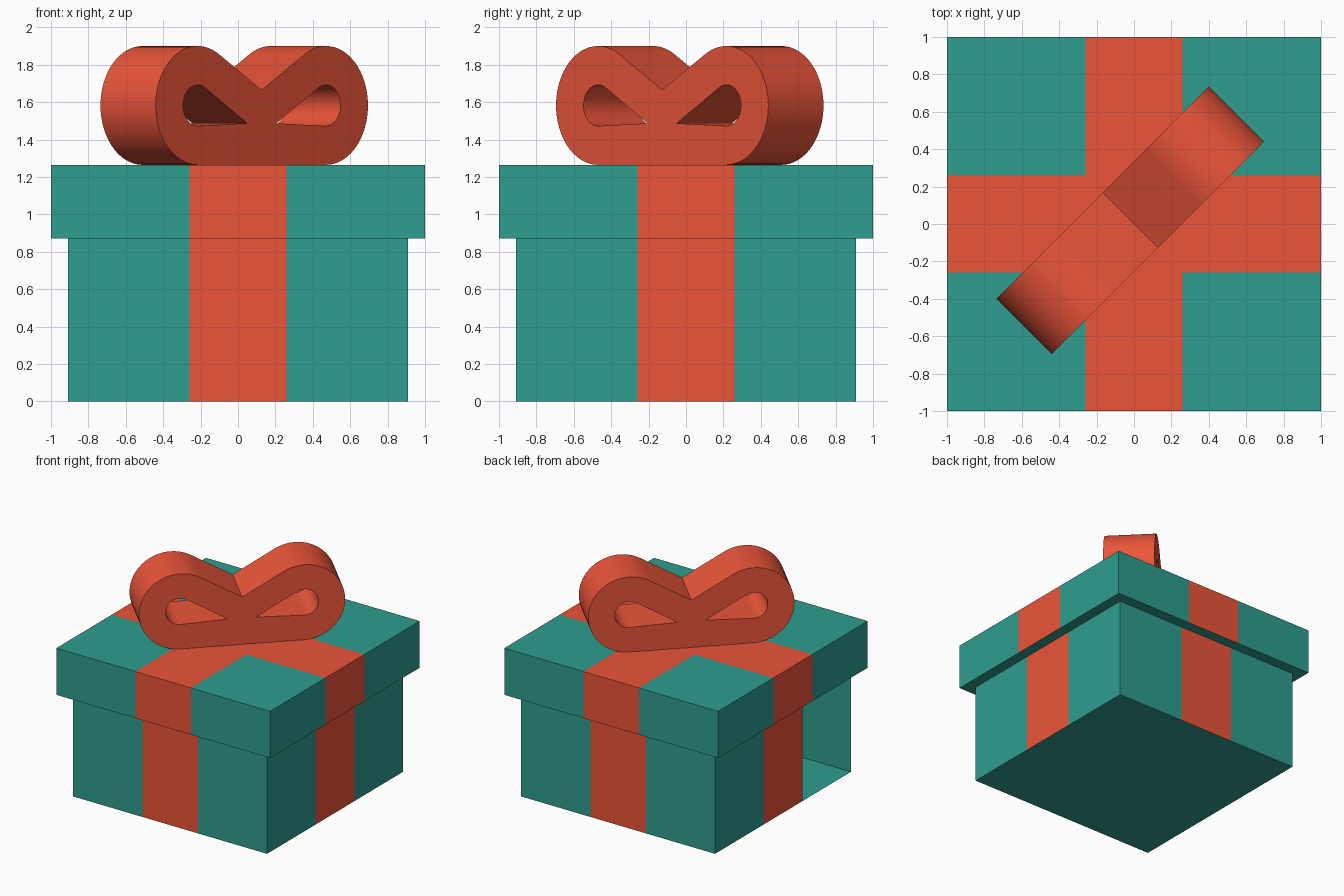
import bpy, bmesh
from math import sin, cos, atan2, acos, hypot, pi, sqrt
from mathutils import Matrix, Vector

if "Cube" in bpy.data.objects:
    bpy.data.objects.remove(bpy.data.objects["Cube"])


def material(name, color):
    m = bpy.data.materials.new(name)
    m.diffuse_color = color
    m.use_nodes = True
    m.node_tree.nodes["Principled BSDF"].inputs["Base Color"].default_value = m.diffuse_color
    return m


TEAL = material("teal_paper", (0.028, 0.337, 0.275, 1))
RED = material("red_ribbon", (0.83, 0.091, 0.041, 1))

BOX, LID, BAND = 0.908, 1.0, 0.26      # half widths
RIM, TOP = 0.87, 1.265                 # heights


def add_face(bm, points, mat=0):
    bm.faces.new([bm.verts.new(p) for p in points]).material_index = mat


def add_walls(bm, half, z0, z1, skip=()):
    """Four walls, each split in three with the ribbon band in the middle."""
    cuts = [-half, -BAND, BAND, half]
    for side in range(4):              # front, right, back, left
        rot = Matrix.Rotation(side * pi / 2, 3, 'Z')
        for i in range(3):
            if (side, i) in skip:
                continue
            a, b = cuts[i], cuts[i + 1]
            pts = [(a, -half, z0), (b, -half, z0), (b, -half, z1), (a, -half, z1)]
            add_face(bm, [rot @ Vector(p) for p in pts], int(i == 1))


def finish(bm, name):
    bmesh.ops.remove_doubles(bm, verts=bm.verts, dist=1e-5)
    me = bpy.data.meshes.new(name)
    bm.to_mesh(me)
    bm.free()
    me.materials.append(TEAL)
    me.materials.append(RED)
    ob = bpy.data.objects.new(name, me)
    bpy.context.collection.objects.link(ob)
    return ob


# Box body: thin walls and floor, one left panel open
bm = bmesh.new()
add_walls(bm, BOX, 0, RIM, skip={(3, 2)})
add_face(bm, [(-BOX, -BOX, 0), (-BOX, BOX, 0), (BOX, BOX, 0), (BOX, -BOX, 0)])
finish(bm, "box_body")

# Lid: walls, top with ribbon cross, underside rim
bm = bmesh.new()
add_walls(bm, LID, RIM, TOP)
cuts = [-LID, -BAND, BAND, LID]
for i in range(3):
    for j in range(3):
        x0, x1, y0, y1 = cuts[i], cuts[i + 1], cuts[j], cuts[j + 1]
        add_face(bm, [(x0, y0, TOP), (x1, y0, TOP), (x1, y1, TOP), (x0, y1, TOP)],
                 int(i == 1 or j == 1))
for side in range(4):
    rot = Matrix.Rotation(side * pi / 2, 3, 'Z')
    pts = [(-LID, -LID, RIM), (-BOX, -BOX, RIM), (BOX, -BOX, RIM), (LID, -LID, RIM)]
    add_face(bm, [rot @ Vector(p) for p in pts])
finish(bm, "lid")

# Bow: two-lobed profile with teardrop holes, extruded diagonally
CX, CZ, R_OUT, R_IN = 0.485, 1.5825, 0.3175, 0.11


def arc(r, a0, a1, n):
    return [(CX + r * cos(a0 + (a1 - a0) * k / n), CZ + r * sin(a0 + (a1 - a0) * k / n))
            for k in range(n + 1)]


def tangents(px, pz, r):
    dx, dz = px - CX, pz - CZ
    mid, off = atan2(dz, dx) % (2 * pi), acos(r / hypot(dx, dz))
    return mid - off, mid + off


def mirrored(pts):
    return [(-x, z) for x, z in reversed(pts)]


notch, tip = (0.0, 1.665), (0.11, 1.487)
lobe = arc(R_OUT, -pi / 2, tangents(*notch, R_OUT)[0], 40)
t0, t1 = tangents(*tip, R_IN)
tear = [tip] + arc(R_IN, t1 - 2 * pi, t0, 28)
outline = lobe + [notch] + mirrored(lobe)

cu = bpy.data.curves.new("bow_profile", 'CURVE')
cu.dimensions = '2D'
cu.fill_mode = 'BOTH'
cu.extrude = 0.2085
for loop in (outline, tear, mirrored(tear)):
    sp = cu.splines.new('POLY')
    sp.points.add(len(loop) - 1)
    for p, (x, z) in zip(sp.points, loop):
        p.co = (x, z, 0, 1)
    sp.use_cyclic_u = True
helper = bpy.data.objects.new("bow_profile", cu)
bpy.context.collection.objects.link(helper)
bpy.context.view_layer.update()
me = bpy.data.meshes.new_from_object(helper.evaluated_get(bpy.context.evaluated_depsgraph_get()))
bpy.data.objects.remove(helper)

bm = bmesh.new()
bm.from_mesh(me)
bmesh.ops.remove_doubles(bm, verts=bm.verts, dist=1e-5)
s = 1 / sqrt(2)
v = -0.0285                            # offset of the bow across its own length
bm.transform(Matrix(((s, 0, s, v * s), (s, 0, -s, -v * s), (0, 1, 0, 0), (0, 0, 0, 1))))
bmesh.ops.recalc_face_normals(bm, faces=bm.faces)
for f in bm.faces:
    f.material_index = 1
bow = finish(bm, "bow")
bpy.ops.object.select_all(action='DESELECT')
bow.select_set(True)
bpy.context.view_layer.objects.active = bow
bpy.ops.object.shade_smooth_by_angle(angle=0.5)
